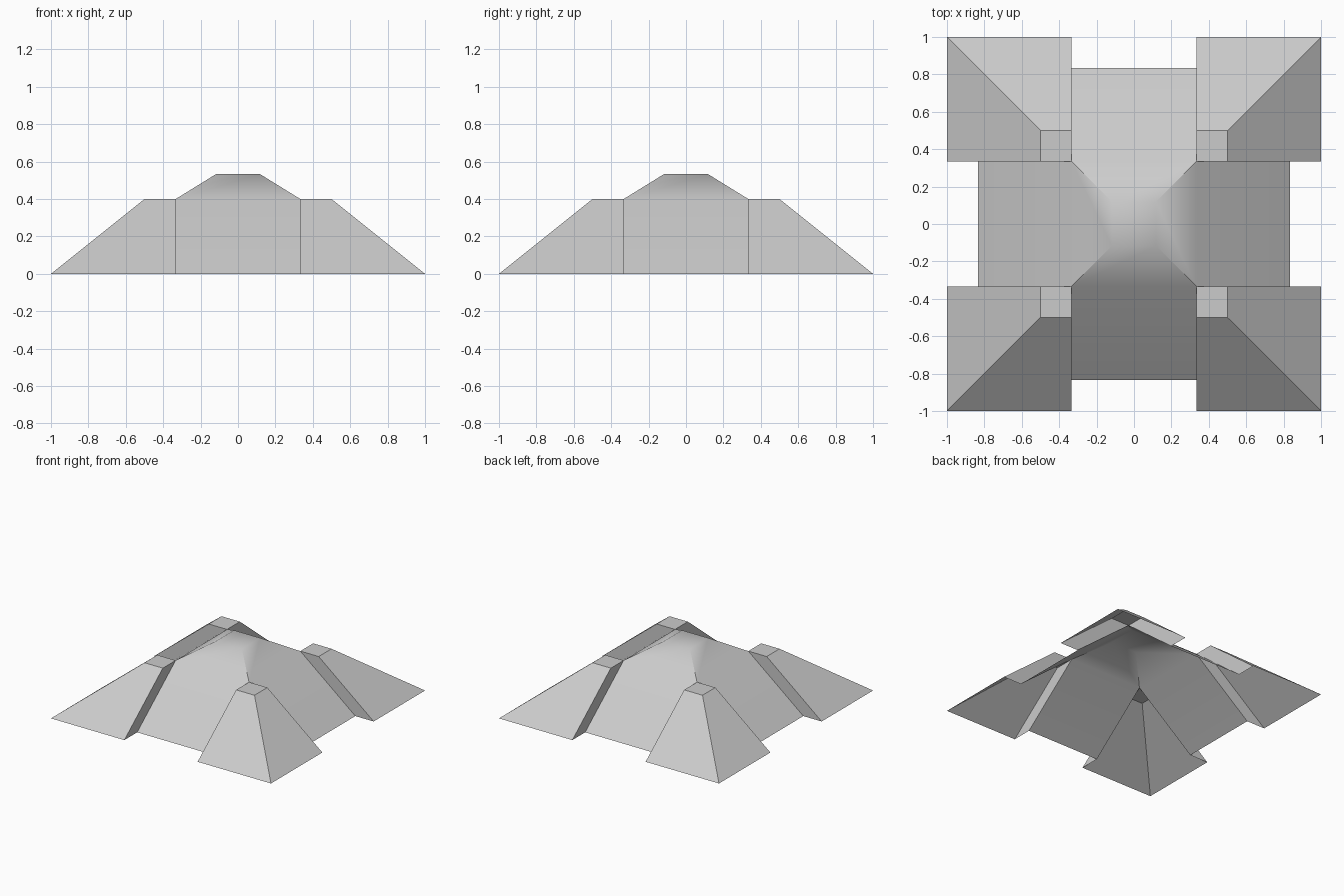
import bpy, bmesh, math
from mathutils import Matrix, Vector

if "Cube" in bpy.data.objects:
    bpy.data.objects.remove(bpy.data.objects["Cube"])

A = 1 / 3            # half width of the recessed bays
H = 0.4              # eave-break height
TOP_R, TOP_Z = 0.118, 0.533

grey = bpy.data.materials.new("roof_grey")
grey.diffuse_color = (0.6, 0.6, 0.6, 1)
grey.use_nodes = True
grey.node_tree.nodes["Principled BSDF"].inputs["Base Color"].default_value = grey.diffuse_color


def shell(name, faces, smooth_angle=None):
    """Four-fold open shell: each polygon is repeated at 90 degree turns."""
    bm = bmesh.new()
    for turn in range(4):
        rot = Matrix.Rotation(turn * math.pi / 2, 3, 'Z')
        for pts in faces:
            bm.faces.new([bm.verts.new(rot @ Vector(p)) for p in pts])
    bmesh.ops.remove_doubles(bm, verts=bm.verts, dist=1e-4)
    if smooth_angle:     # close the flat crown
        rim = [e for e in bm.edges if all(v.co.z > TOP_Z - 0.01 for v in e.verts)]
        bmesh.ops.contextual_create(bm, geom=rim)
    bmesh.ops.recalc_face_normals(bm, faces=bm.faces)
    me = bpy.data.meshes.new(name)
    bm.to_mesh(me)
    bm.free()
    me.materials.append(grey)
    ob = bpy.data.objects.new(name, me)
    bpy.context.collection.objects.link(ob)
    if smooth_angle:
        bpy.context.view_layer.objects.active = ob
        ob.select_set(True)
        bpy.ops.object.shade_smooth_by_angle(angle=math.radians(smooth_angle))
        ob.select_set(False)


# Corner hips: two slopes, flat cap, two side walls down to the bays
shell("corner_hips", [
    [(A, .5, H), (.5, .5, H), (1, 1, 0), (A, 1, 0)],
    [(.5, A, H), (1, A, 0), (1, 1, 0), (.5, .5, H)],
    [(A, A, H), (.5, A, H), (.5, .5, H), (A, .5, H)],
    [(A, A, H), (A, .5, H), (A, 1, 0), (A, A + .5, 0)],
    [(A, A, H), (A + .5, A, 0), (1, A, 0), (.5, A, H)],
])

# Central roof: recessed bay slope, shallower upper slope, flat crown
shell("central_roof", [
    [(-A, -A - .5, 0), (A, -A - .5, 0), (A, -A, H), (-A, -A, H)],
    [(-A, -A, H), (A, -A, H), (TOP_R, -TOP_R, TOP_Z), (-TOP_R, -TOP_R, TOP_Z)],
], smooth_angle=35)
